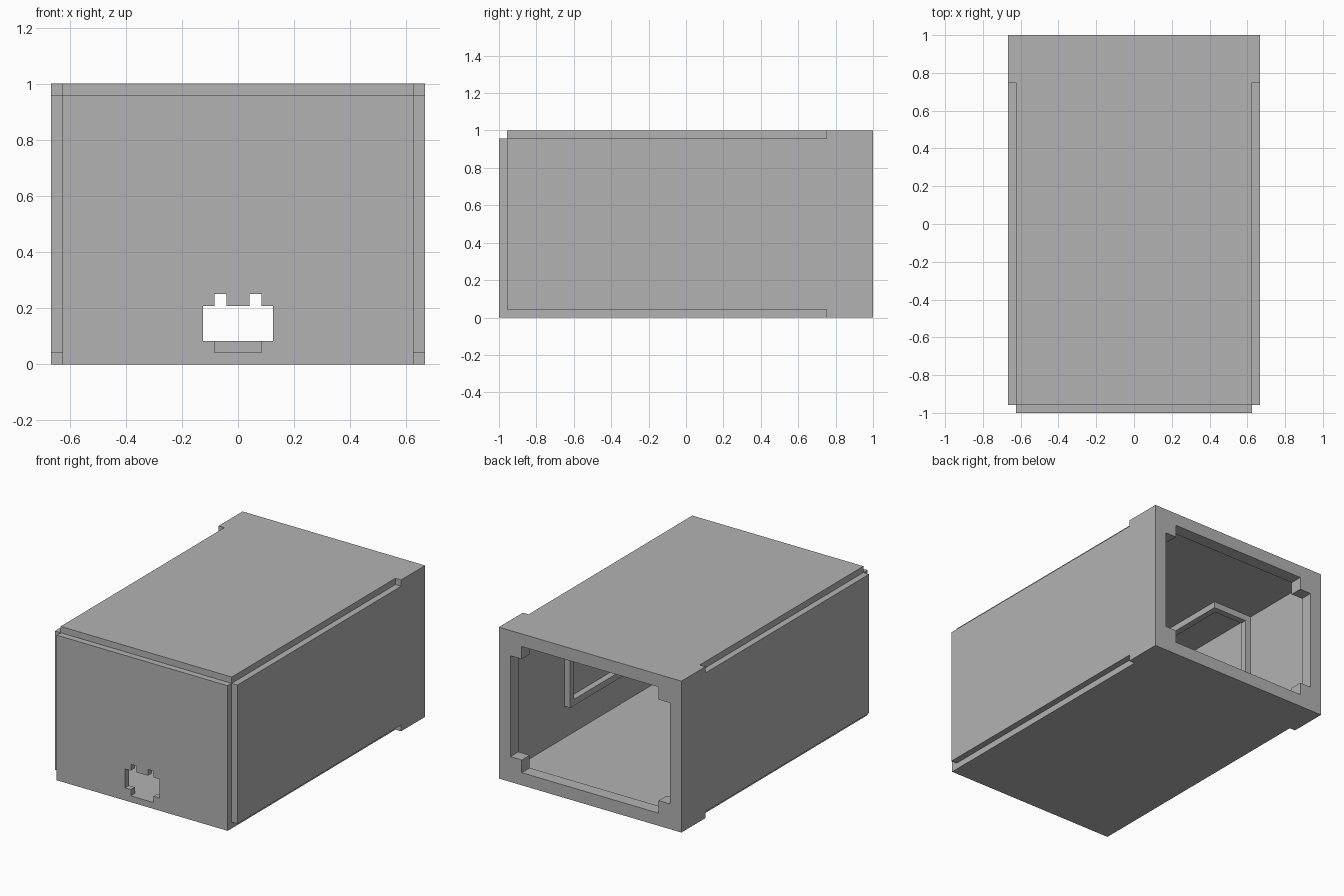
import bpy
import bmesh
from mathutils import Matrix

if "Cube" in bpy.data.objects:
    bpy.data.objects.remove(bpy.data.objects["Cube"], do_unlink=True)

U = 1 / 24                      # wall thickness, the unit of the whole build
W, D, H = 16 * U, 24 * U, 24 * U  # half width, half depth, height

grey = bpy.data.materials.new("plain_grey")
grey.use_nodes = True
grey.diffuse_color = (0.45, 0.45, 0.45, 1)
grey.node_tree.nodes["Principled BSDF"].inputs["Base Color"].default_value = (0.45, 0.45, 0.45, 1)


def add_mesh(name, mesh):
    mesh.name = name
    mesh.materials.clear()
    mesh.materials.append(grey)
    obj = bpy.data.objects.new(name, mesh)
    bpy.context.collection.objects.link(obj)
    return obj


def add_boxes(name, boxes):
    """One object from boxes given as (x range, y range, z range)."""
    bm = bmesh.new()
    for ranges in boxes:
        size = [abs(b - a) for a, b in ranges]
        mid = [(a + b) / 2 for a, b in ranges]
        bmesh.ops.create_cube(bm, size=1, matrix=Matrix.Translation(mid) @ Matrix.Diagonal((*size, 1)))
    mesh = bpy.data.meshes.new(name)
    bm.to_mesh(mesh)
    bm.free()
    return add_mesh(name, mesh)


def add_plate(name, y0, y1, outlines):
    """Plate facing the front: first outline is the rim, the next are holes."""
    curve = bpy.data.curves.new(name, "CURVE")
    curve.dimensions = "2D"
    curve.fill_mode = "BOTH"
    curve.extrude = (y1 - y0) / 2
    for points in outlines:
        spline = curve.splines.new("POLY")
        spline.points.add(len(points) - 1)
        for point, (x, z) in zip(spline.points, points):
            point.co = (x, z, 0, 1)
        spline.use_cyclic_u = True
    temp = bpy.data.objects.new(name, curve)
    mesh = bpy.data.meshes.new_from_object(temp)
    bpy.data.objects.remove(temp)
    bpy.data.curves.remove(curve)
    bm = bmesh.new()
    bm.from_mesh(mesh)
    bmesh.ops.remove_doubles(bm, verts=bm.verts, dist=1e-5)
    turn = Matrix.Translation((0, (y0 + y1) / 2, 0)) @ Matrix.Rotation(1.5707963, 4, "X")
    bm.transform(turn)
    bmesh.ops.recalc_face_normals(bm, faces=bm.faces)
    for face in bm.faces:
        face.smooth = False
    bm.to_mesh(mesh)
    bm.free()
    return add_mesh(name, mesh)


def rect(half, z0, z1):
    return [(-half, z0), (half, z0), (half, z1), (-half, z1)]


def mirrored(half_points):
    """Close an outline from its +x half, listed from bottom to top."""
    return half_points + [(-x, z) for x, z in reversed(half_points)]


# Thin shell panels, meeting only along their edges
collar = 18 * U
long_y = (-D + U, collar)
add_boxes("top_panel", [((-W + U, W - U), long_y, (H - U, H))])
add_boxes("bottom_panel", [((-W + U, W - U), long_y, (0, U))])
for side, s in (("left", 1), ("right", -1)):
    add_boxes(side + "_panel", [((s * (W - U), s * W), long_y, (U, H - U))])

# Front panel with the socket opening
socket = mirrored([(2 * U, U), (2 * U, 2 * U), (3 * U, 2 * U), (3 * U, 5 * U),
                   (2 * U, 5 * U), (2 * U, 6 * U), (U, 6 * U), (U, 5 * U)])
add_plate("front_panel", -D, -D + U, [rect(W - U, 0, H - U), socket])

# Full-width collar and the rear lip with stepped corners
add_plate("rear_collar", collar, D - 2 * U, [rect(W, 0, H), rect(W - U, U, H - U)])
a, b = W - 2 * U, W - 4 * U
opening = mirrored([(b, 2 * U), (b, 4 * U), (a, 4 * U), (a, H - 4 * U),
                    (b, H - 4 * U), (b, H - 2 * U)])
add_plate("rear_lip", D - 2 * U, D, [rect(W, 0, H), opening])

# Raised inner rims that wrap from the side walls onto the ceiling
reach, inner, low = 9 * U, 8 * U, 6 * U
for side, s in (("left", 1), ("right", -1)):
    wall = (s * (W - 2 * U), s * (W - U))
    ceiling = (H - 2 * U, H - U)
    parts = [(wall, (-reach, reach), (low, low + U)),
             ((s * inner, s * (inner + U)), (-reach, reach), ceiling)]
    for y in ((-reach, -reach + U), (reach - U, reach)):
        parts.append((wall, y, (low + U, H - U)))
        parts.append(((s * (inner + U), s * (W - 2 * U)), y, ceiling))
    add_boxes(side + "_inner_rim", parts)
